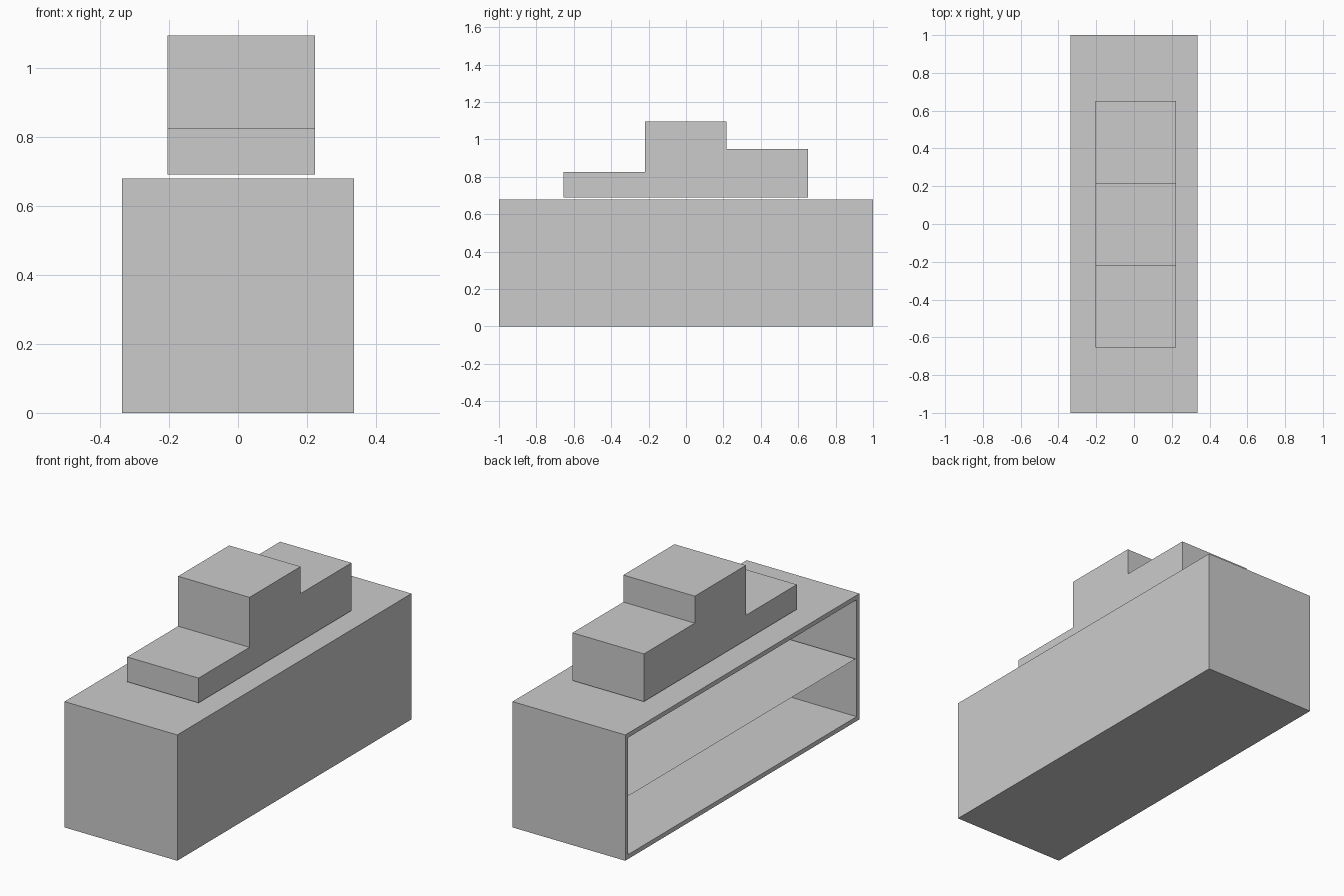
import bpy, bmesh

if "Cube" in bpy.data.objects:
    bpy.data.objects.remove(bpy.data.objects["Cube"])


def make_object(name, bm):
    mesh = bpy.data.meshes.new(name)
    bmesh.ops.recalc_face_normals(bm, faces=bm.faces)
    bm.to_mesh(mesh)
    bm.free()
    obj = bpy.data.objects.new(name, mesh)
    bpy.context.collection.objects.link(obj)
    return obj


def extrude_profile(name, profile, axis_point, shift):
    """Make a closed prism from a 2D outline."""
    bm = bmesh.new()
    face = bm.faces.new([bm.verts.new(axis_point(a, b)) for a, b in profile])
    new = bmesh.ops.extrude_face_region(bm, geom=[face])["geom"]
    bmesh.ops.translate(bm, vec=shift,
                        verts=[v for v in new if isinstance(v, bmesh.types.BMVert)])
    return make_object(name, bm)


W, D, H, T = 0.337, 1.0, 0.68, 0.034   # half width, half depth, height, wall

# Hollow cabinet, open on the -x side
bm = bmesh.new()
bmesh.ops.create_cube(bm, size=1)
bmesh.ops.scale(bm, vec=(2 * W, 2 * D, H), verts=bm.verts)
bmesh.ops.translate(bm, vec=(0, 0, H / 2), verts=bm.verts)
opening = min(bm.faces, key=lambda f: f.calc_center_median().x)
bmesh.ops.inset_region(bm, faces=[opening], thickness=T)
bottom = bmesh.ops.extrude_discrete_faces(bm, faces=[opening])["faces"][0]
bmesh.ops.translate(bm, vec=(2 * W - T, 0, 0), verts=bottom.verts)
make_object("cabinet", bm)

# Thin shelf halfway up the opening
bm = bmesh.new()
bmesh.ops.create_grid(bm, x_segments=1, y_segments=1, size=0.5)
bmesh.ops.scale(bm, vec=(2 * W - T, 2 * (D - T), 1), verts=bm.verts)
bmesh.ops.translate(bm, vec=(-T / 2, 0, H / 2), verts=bm.verts)
make_object("shelf", bm)

# Three-step winners' platform, just above the cabinet top
z0 = 0.691
steps = [(-0.655, z0), (0.651, z0), (0.651, 0.949), (0.216, 0.949),
         (0.216, 1.095), (-0.22, 1.095), (-0.22, 0.825), (-0.655, 0.825)]
extrude_profile("stepped_platform", steps,
                lambda y, z: (-0.204, y, z), (0.427, 0, 0))
